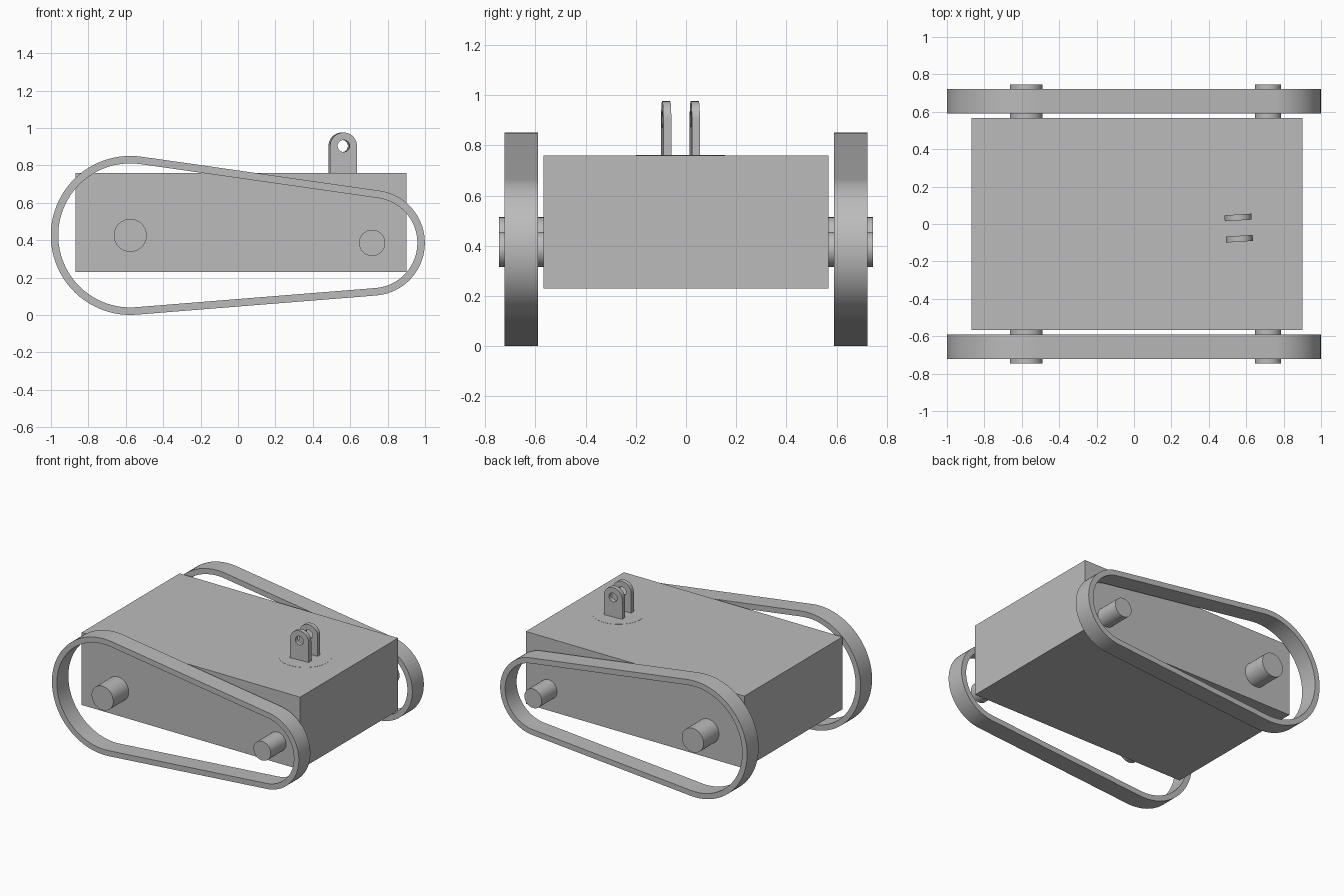
import bpy
import bmesh
from math import asin, atan2, cos, hypot, pi, radians, sin
from mathutils import Matrix, Vector

cube = bpy.data.objects.get("Cube")
if cube:
    bpy.data.objects.remove(cube, do_unlink=True)

grey = bpy.data.materials.new("plain grey")
grey.use_nodes = True
grey.diffuse_color = (0.5, 0.5, 0.5, 1)
grey.node_tree.nodes["Principled BSDF"].inputs["Base Color"].default_value = (0.5, 0.5, 0.5, 1)


def finish(name, bm):
    """Turn a bmesh into a grey object, smooth with sharp edges."""
    bmesh.ops.recalc_face_normals(bm, faces=bm.faces)
    mesh = bpy.data.meshes.new(name)
    bm.to_mesh(mesh)
    bm.free()
    mesh.materials.append(grey)
    for face in mesh.polygons:
        face.use_smooth = True
    mesh.set_sharp_from_angle(angle=radians(30))
    obj = bpy.data.objects.new(name, mesh)
    bpy.context.collection.objects.link(obj)
    return obj


def cylinder(name, radius, depth, matrix):
    bm = bmesh.new()
    bmesh.ops.create_cone(bm, cap_ends=True, segments=64, radius1=radius,
                          radius2=radius, depth=depth, matrix=matrix)
    return finish(name, bm)


def ring_prism(name, outer, inner, y0, y1):
    """Extrude the area between two matching xz loops along y."""
    bm = bmesh.new()
    loops = [[bm.verts.new((x, y, z)) for x, z in pts]
             for pts, y in ((outer, y0), (outer, y1), (inner, y1), (inner, y0))]
    n = len(outer)
    for k in range(4):
        a, b = loops[k], loops[(k + 1) % 4]
        for i in range(n):
            j = (i + 1) % n
            bm.faces.new((a[i], a[j], b[j], b[i]))
    return finish(name, bm)


def arc(cx, cz, r, start, end, steps):
    return [(cx + r * cos(start + (end - start) * i / steps),
             cz + r * sin(start + (end - start) * i / steps)) for i in range(steps + 1)]


# Body block
bm = bmesh.new()
bmesh.ops.create_cube(bm, size=1, matrix=Matrix.Translation((0.015, 0, 0.495))
                      @ Matrix.Diagonal((1.77, 1.134, 0.53, 1)))
finish("body", bm)

# Wheel centres and belt radii: big end, then small end
BIG = (-0.576, 0.426, 0.425)
SMALL = (0.717, 0.386, 0.282)


def belt_loop(inset):
    """Outline of a belt drawn tight round both ends."""
    dx, dz = SMALL[0] - BIG[0], SMALL[1] - BIG[1]
    axis = atan2(dz, dx)
    half = pi / 2 - asin((BIG[2] - SMALL[2]) / hypot(dx, dz))
    return (arc(BIG[0], BIG[1], BIG[2] - inset, axis + half, axis + 2 * pi - half, 48)
            + arc(SMALL[0], SMALL[1], SMALL[2] - inset, axis - half, axis + half, 40))


# Track belts and axle stubs on both sides
for side, s in (("right", -1), ("left", 1)):
    ring_prism(side + "_track", belt_loop(0), belt_loop(0.04), s * 0.59, s * 0.723)
    for end, centre, radius in (("big", BIG, 0.088), ("small", SMALL, 0.07)):
        cylinder(f"{side}_{end}_axle", radius, 0.245,
                 Matrix.Translation((centre[0], s * 0.6225, centre[1]))
                 @ Matrix.Rotation(pi / 2, 4, "X"))

# Turntable disc, nearly flush with the top of the body
PIVOT = Vector((0.56, -0.022, 0.76))
cylinder("turntable", 0.177, 0.02, Matrix.Translation(PIVOT - Vector((0, 0, 0.009))))

# Two pierced lugs, turned slightly on the disc
W, HOLE_Z = 0.072, 0.144
top = arc(0, HOLE_Z, W, 0, pi, 32)
left_side = [(-W, HOLE_Z * (1 - i / 8)) for i in range(1, 9)]
base = [(-W + W * i / 4, 0) for i in range(1, 8)]
right_side = [(W, HOLE_Z * i / 8) for i in range(8)]
outline = top + left_side + base + right_side
hole = []
for x, z in outline:
    d = Vector((x, z - HOLE_Z)).normalized() * 0.032
    hole.append((d.x, HOLE_Z + d.y))
for name, y in (("front_lug", -0.057), ("back_lug", 0.057)):
    lug = ring_prism(name, outline, hole, y - 0.016, y + 0.016)
    lug.location = PIVOT
    lug.rotation_euler.z = radians(3.5)
